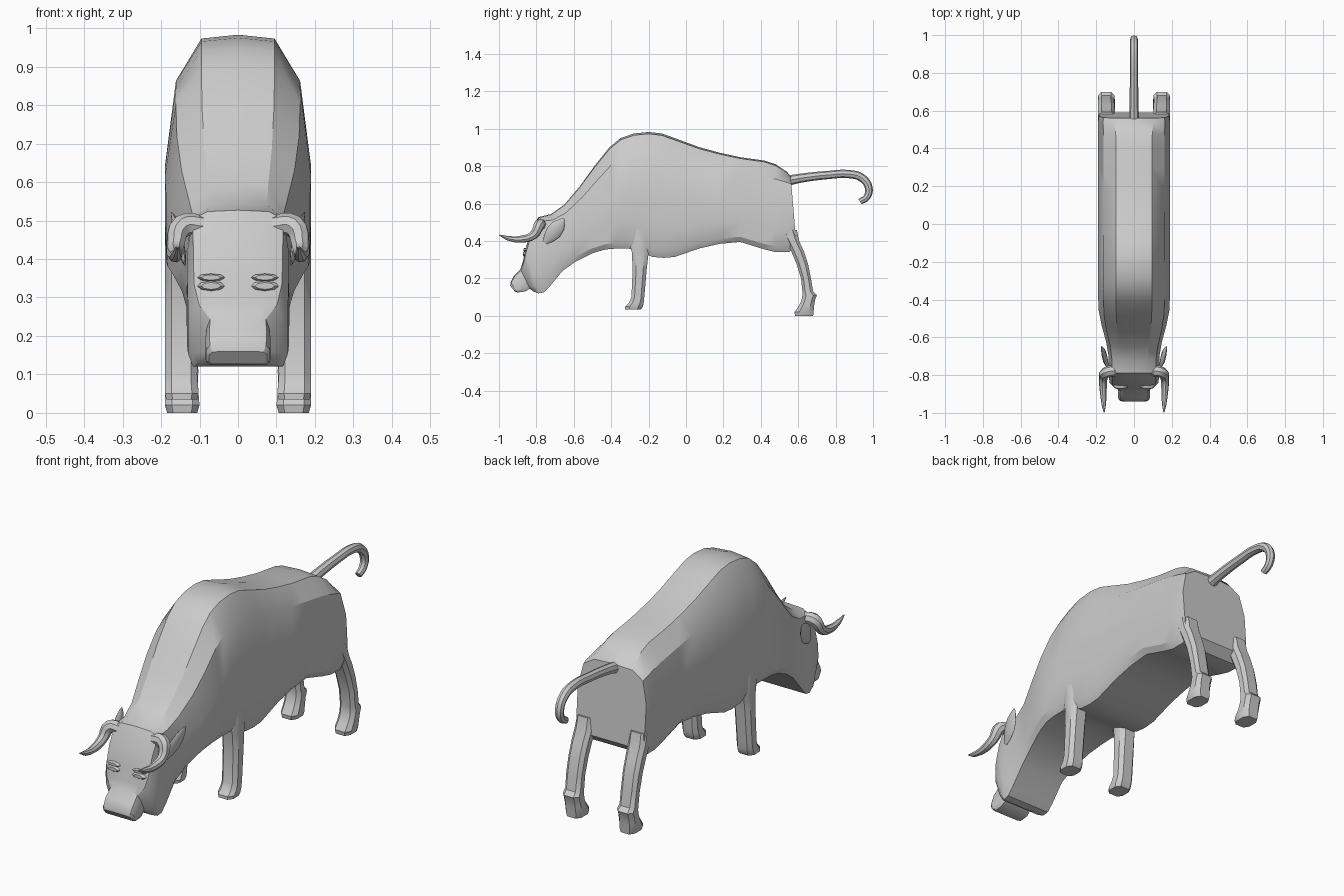
import bpy, bmesh, math
from mathutils import Vector

if "Cube" in bpy.data.objects:
    bpy.data.objects.remove(bpy.data.objects["Cube"])

mat = bpy.data.materials.new("plain grey")
mat.diffuse_color = (0.6, 0.6, 0.6, 1)
mat.use_nodes = True
mat.node_tree.nodes["Principled BSDF"].inputs["Base Color"].default_value = mat.diffuse_color


def finish(o, angle=30, mirror=False):
    """Material, angle-based smoothing and optional left/right mirroring."""
    o.data.materials.clear()
    o.data.materials.append(mat)
    bpy.ops.object.select_all(action='DESELECT')
    o.select_set(True)
    bpy.context.view_layer.objects.active = o
    bpy.ops.object.shade_smooth_by_angle(angle=math.radians(angle))
    if mirror:
        m = o.modifiers.new("Mirror", 'MIRROR')
        m.use_axis = (True, False, False)
        m.use_mirror_merge = False
    return o


def loft(name, rings, angle=30, mirror=False):
    """Skin a list of equal-length closed rings and cap both ends."""
    bm = bmesh.new()
    vs = [[bm.verts.new(p) for p in r] for r in rings]
    n = len(rings[0])
    for a, b in zip(vs, vs[1:]):
        for i in range(n):
            j = (i + 1) % n
            bm.faces.new((a[i], a[j], b[j], b[i]))
    bm.faces.new(vs[0])
    bm.faces.new(vs[-1])
    bmesh.ops.recalc_face_normals(bm, faces=bm.faces)
    me = bpy.data.meshes.new(name)
    bm.to_mesh(me)
    bm.free()
    o = bpy.data.objects.new(name, me)
    bpy.context.collection.objects.link(o)
    return finish(o, angle, mirror)


def tube(name, pts, mirror=False):
    """Smooth tapered tube; each point is (x, y, z, radius)."""
    cu = bpy.data.curves.new(name, 'CURVE')
    cu.dimensions = '3D'
    cu.bevel_depth = 1.0
    cu.bevel_resolution = 2
    cu.resolution_u = 4
    cu.use_fill_caps = True
    sp = cu.splines.new('BEZIER')
    sp.bezier_points.add(len(pts) - 1)
    for bp, p in zip(sp.bezier_points, pts):
        bp.co = p[:3]
        bp.radius = p[3]
        bp.handle_left_type = bp.handle_right_type = 'AUTO'
    o = bpy.data.objects.new(name, cu)
    bpy.context.collection.objects.link(o)
    bpy.ops.object.select_all(action='DESELECT')
    o.select_set(True)
    bpy.context.view_layer.objects.active = o
    bpy.ops.object.convert(target='MESH')
    return finish(bpy.context.view_layer.objects.active, 40, mirror)


# Body and head: half cross-section as (width, depth) fractions
ROUND = [(0, 0), (.5, .015), (.85, .18), (1, .53), (1, .75), (.98, .94), (.88, 1), (0, 1)]
BOXY = [(0, 0), (.6, .01), (.88, .06), (1, .3), (1, .6), (1, .85), (.9, 1), (0, 1)]


def section(yt, zt, yb, zb, w, k):
    half = []
    for (a, b), (c, d) in zip(ROUND, BOXY):
        u, t = a + (c - a) * k, b + (d - b) * k
        half.append((u * w, yt + (yb - yt) * t, zt + (zb - zt) * t))
    return half + [(-x, y, z) for x, y, z in half[-2:0:-1]]


# Stations: top y, top z, bottom y, bottom z, half width, boxiness
stations = [
    (.56, .745, .59, .38, .185, .6), (.54, .77, .55, .34, .19, .4),
    (.48, .81, .48, .34, .19, .1), (.42, .83, .42, .355, .19, 0),
    (.29, .848, .29, .395, .19, 0), (.18, .872, .18, .385, .19, 0),
    (.07, .902, .07, .36, .19, 0), (-.06, .95, -.06, .315, .19, 0),
    (-.13, .975, -.12, .31, .19, 0), (-.2, .983, -.18, .315, .19, 0),
    (-.28, .975, -.25, .345, .19, 0), (-.35, .95, -.31, .36, .19, 0),
    (-.41, .9, -.37, .36, .19, 0), (-.49, .8, -.43, .355, .187, 0),
    (-.57, .69, -.5, .335, .172, .1), (-.65, .595, -.59, .29, .148, .3),
    (-.72, .545, -.66, .24, .135, .6), (-.79, .527, -.73, .155, .133, 1),
    (-.835, .44, -.76, .125, .132, 1), (-.86, .35, -.79, .12, .13, 1),
    (-.872, .29, -.815, .13, .115, 1), (-.885, .25, -.835, .145, .082, 1),
    (-.92, .215, -.86, .13, .085, 1), (-.938, .18, -.9, .125, .083, 1),
    (-.94, .16, -.915, .13, .075, 1)]
loft("body_and_head", [section(*s) for s in stations])


# Legs: stacked eight-sided rings (z, y front, y back)
def leg(name, levels):
    rings = []
    for z, y0, y1, x0, x1 in levels:
        cx, cy, hx, hy = (x0 + x1) / 2, (y0 + y1) / 2, (x1 - x0) / 2, (y1 - y0) / 2
        rings.append([(cx + hx * a, cy + hy * b, z) for a, b in
                      ((1, .5), (.6, 1), (-.6, 1), (-1, .5), (-1, -.5), (-.6, -1), (.6, -1), (1, -.5))])
    return loft(name, rings, 35, True)


leg("front_leg", [(.5, -.27, -.22, .1, .188), (.4, -.305, -.185, .1, .19), (.34, -.29, -.2, .102, .19),
                  (.25, -.285, -.21, .104, .19), (.1, -.292, -.223, .106, .19),
                  (.07, -.305, -.226, .104, .19), (.05, -.325, -.23, .102, .19), (.035, -.325, -.24, .106, .186)])
leg("hind_leg", [(.46, .5, .592, .1, .188), (.4, .535, .605, .1, .19), (.35, .56, .628, .102, .19),
                 (.28, .59, .652, .104, .19), (.2, .615, .668, .106, .19), (.13, .622, .68, .106, .188),
                 (.11, .622, .7, .103, .19), (.085, .618, .69, .104, .19),
                 (.055, .605, .685, .103, .19), (.02, .58, .682, .1, .19), (0, .583, .68, .106, .184)])

# Horns, sweeping forward
tube("horn", [(.09, -.775, .485, .03), (.145, -.785, .485, .03), (.163, -.815, .432, .023),
              (.163, -.88, .41, .019), (.16, -.95, .415, .013), (.158, -.998, .432, .003)], True)

# Ears: flat leaf shapes
d = Vector((.035, .105, .13))
wide = d.cross(Vector((1, 0, 0))).normalized()
thin = d.cross(wide).normalized()
base = Vector((.138, -.755, .39))
loft("ear", [[base + d * t + wide * w * math.cos(i * math.pi / 4) + thin * .3 * w * math.sin(i * math.pi / 4)
              for i in range(8)]
             for t, w in ((0, .012), (.2, .03), (.45, .042), (.7, .036), (.9, .018), (1, .004))], 40, True)

# Eyes under heavy brows, set into the face
for nm, z, hz, y in (("brow", .352, .01, -.86), ("eye", .33, .013, -.862)):
    loft(nm, [[(.07 + .036 * s * math.cos(i * math.pi / 4), y + dy, z + hz * s * math.sin(i * math.pi / 4))
               for i in range(8)] for s, dy in ((1, .03), (1, -.004), (.7, -.01))], 40, True)

# Tail, held out and hooked at the tip
tube("tail", [(0, .53, .72, .028), (0, .62, .737, .024), (0, .76, .753, .022), (0, .87, .758, .022),
              (0, .94, .738, .022), (0, .977, .685, .021), (0, .967, .635, .019), (0, .93, .61, .016)])
